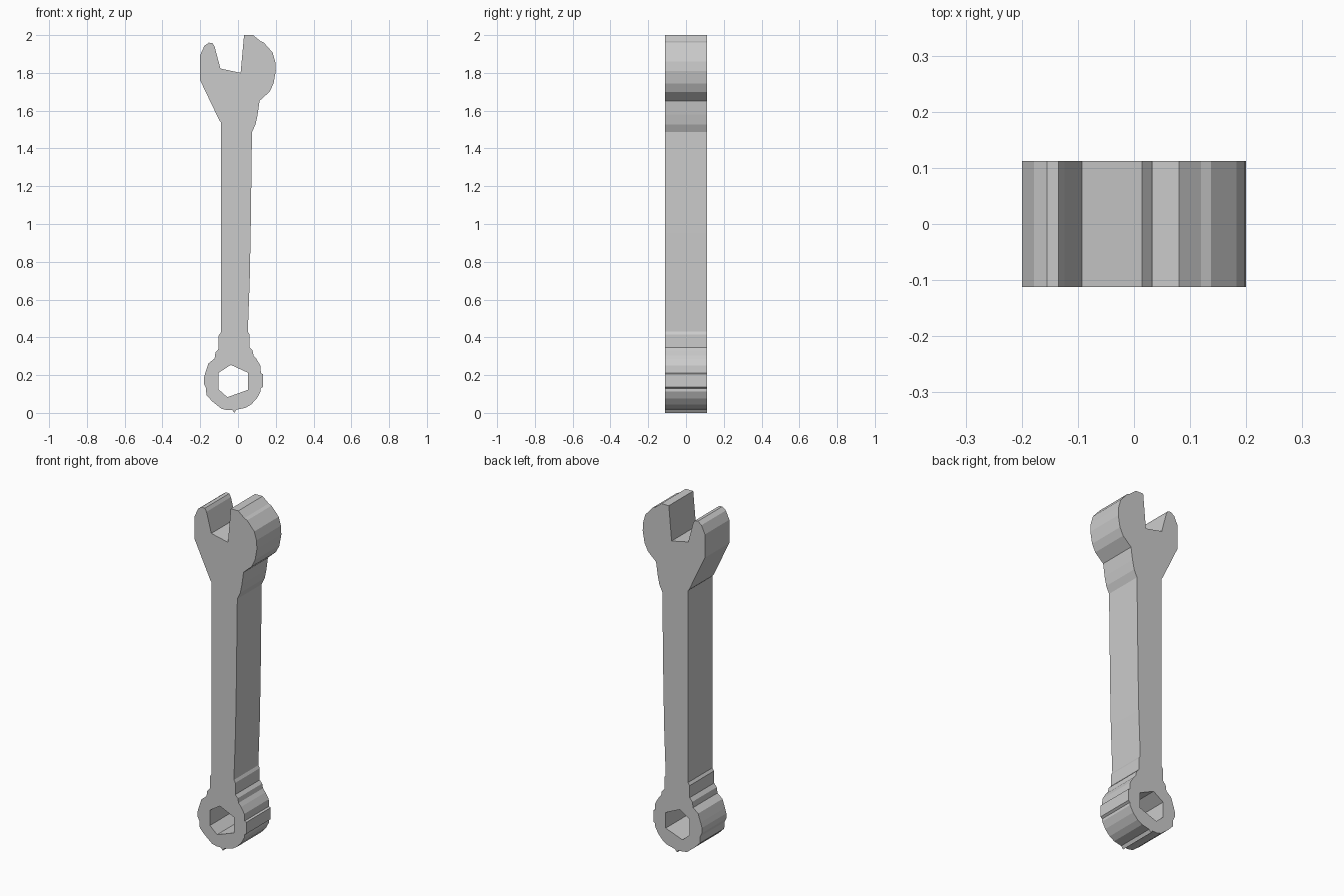
import bpy, math

HALF_THICKNESS = 0.112

# Outline halves, (x, z), counter-clockwise from the bottom nub
ring_right = [(-0.03, 0.015), (-0.02, 0.0), (-0.008, 0.017), (0.04, 0.027), (0.07, 0.045),
              (0.1, 0.077), (0.12, 0.114), (0.12, 0.13), (0.132, 0.138), (0.132, 0.205),
              (0.121, 0.21), (0.119, 0.25), (0.098, 0.285), (0.082, 0.304), (0.077, 0.33),
              (0.061, 0.347), (0.061, 0.415), (0.052, 0.43)]
handle_right = [(0.062, 0.70), (0.067, 0.95), (0.074, 1.487)]
jaw_right = [(0.093, 1.527), (0.104, 1.58), (0.114, 1.652), (0.167, 1.70), (0.188, 1.743),
             (0.2, 1.81), (0.197, 1.86), (0.183, 1.908), (0.137, 1.96), (0.119, 1.968),
             (0.08, 2.0), (0.032, 2.0)]
jaw_mouth = [(0.014, 1.80), (-0.093, 1.823)]
jaw_left = [(-0.124, 1.94), (-0.135, 1.958), (-0.155, 1.96), (-0.178, 1.943), (-0.2, 1.895),
            (-0.2, 1.76), (-0.098, 1.547)]
handle_left = [(-0.091, 1.54), (-0.091, 0.425)]
ring_left = [(-0.102, 0.41), (-0.102, 0.34), (-0.119, 0.32), (-0.124, 0.288), (-0.156, 0.262),
             (-0.172, 0.215), (-0.181, 0.185), (-0.181, 0.155), (-0.170, 0.132), (-0.167, 0.093),
             (-0.135, 0.06), (-0.088, 0.022), (-0.06, 0.015)]
outline = (ring_right + handle_right + jaw_right + jaw_mouth
           + jaw_left + handle_left + ring_left)

# Slightly skewed hexagonal socket
socket = [(-0.038, 0.254), (-0.102, 0.213), (-0.102, 0.124),
          (-0.056, 0.083), (0.052, 0.122), (0.052, 0.213)]


def add_loop(curve, points):
    spline = curve.splines.new('POLY')
    spline.points.add(len(points) - 1)
    for p, (x, z) in zip(spline.points, points):
        p.co = (x, z, 0, 1)
    spline.use_cyclic_u = True


# Filled profile with the socket as a hole, extruded both ways
curve = bpy.data.curves.new("wrench_profile", 'CURVE')
curve.dimensions = '2D'
curve.fill_mode = 'BOTH'
curve.extrude = HALF_THICKNESS
add_loop(curve, outline)
add_loop(curve, socket)
profile = bpy.data.objects.new("wrench_profile", curve)
bpy.context.collection.objects.link(profile)
bpy.context.view_layer.update()

# Flat-shaded wrench body, stood upright
depsgraph = bpy.context.evaluated_depsgraph_get()
mesh = bpy.data.meshes.new_from_object(profile.evaluated_get(depsgraph))
wrench = bpy.data.objects.new("wrench_body", mesh)
bpy.context.collection.objects.link(wrench)
bpy.data.objects.remove(profile)
wrench.rotation_euler.x = math.radians(90)
for poly in mesh.polygons:
    poly.use_smooth = False

# Weld caps to the walls
weld = wrench.modifiers.new("weld_seams", 'WELD')
weld.merge_threshold = 0.0005
